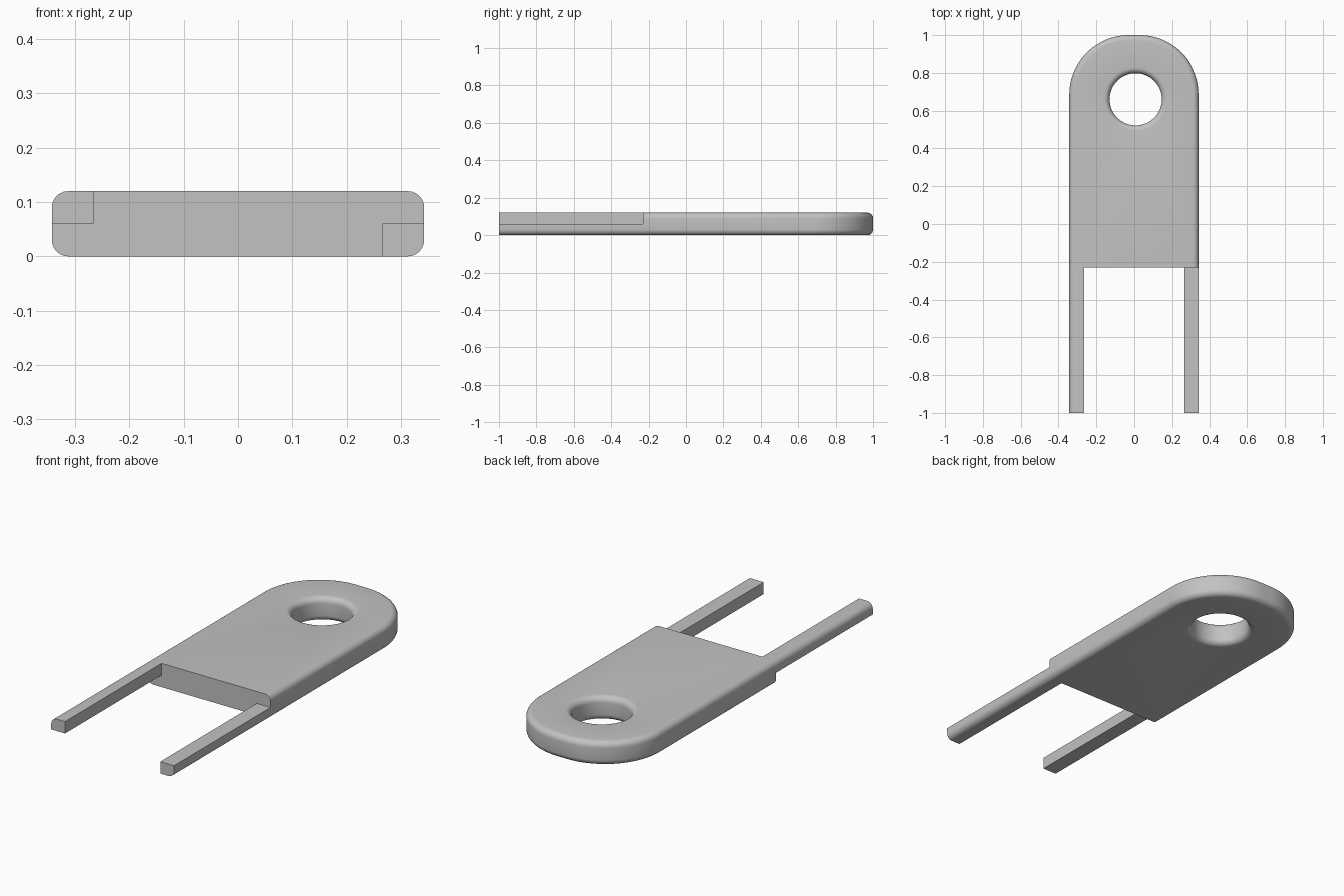
import bpy, bmesh, math

if "Cube" in bpy.data.objects:
    bpy.data.objects.remove(bpy.data.objects["Cube"])

HALF_W, HEIGHT, FRONT, FILLET = 0.343, 0.12, -0.23, 0.03
HEAD_R = 0.315                      # radius of the two rear corners
HOLE_X, HOLE_Y, HOLE_R = 0.008, 0.66, 0.138

grey = bpy.data.materials.new("plain grey")
grey.diffuse_color = (0.54, 0.54, 0.54, 1)
grey.use_nodes = True
grey.node_tree.nodes["Principled BSDF"].inputs["Base Color"].default_value = grey.diffuse_color


def finish(bm, name):
    bmesh.ops.recalc_face_normals(bm, faces=bm.faces)
    mesh = bpy.data.meshes.new(name)
    bm.to_mesh(mesh)
    bm.free()
    mesh.materials.append(grey)
    obj = bpy.data.objects.new(name, mesh)
    bpy.context.collection.objects.link(obj)
    bpy.context.view_layer.objects.active = obj
    obj.select_set(True)
    bpy.ops.object.shade_smooth_by_angle(angle=math.radians(30))
    obj.select_set(False)


def outline(inset, steps=32):
    """Arched plate outline, shrunk everywhere but along the front edge."""
    r, cx, cy = HEAD_R - inset, HALF_W - HEAD_R, 1 - HEAD_R
    pts = [(HALF_W - inset, FRONT)]
    for side in (0, 1):
        for i in range(steps + 1):
            a = math.pi / 2 * (side + i / steps)
            pts.append(((-cx if side else cx) + r * math.cos(a), cy + r * math.sin(a)))
    return pts + [(-HALF_W + inset, FRONT)]


def hole(inset, steps=64):
    r = HOLE_R + inset
    return [(HOLE_X + r * math.cos(2 * math.pi * i / steps),
             HOLE_Y + r * math.sin(2 * math.pi * i / steps)) for i in range(steps)]


# Inset and height of each layer: lower fillet, then upper fillet
arc = [math.pi / 2 * i / 6 for i in range(7)]
layers = [(FILLET * (1 - math.sin(a)), FILLET * (1 - math.cos(a))) for a in arc]
layers += [(d, HEIGHT - z) for d, z in reversed(layers)]

# Plate: rounded walls outside and through the hole, with flat caps
bm = bmesh.new()
caps = [[], []]
for shape in (outline, hole):
    rings = [[bm.verts.new((x, y, z)) for x, y in shape(d)] for d, z in layers]
    n = len(rings[0])
    # the outline's front side is left open for one flat end face
    spans = range(n - 1) if shape is outline else range(n)
    for low, high in zip(rings, rings[1:]):
        for i in spans:
            j = (i + 1) % n
            bm.faces.new((low[i], low[j], high[j], high[i]))
    if shape is outline:
        bm.faces.new([r[0] for r in rings] + [r[-1] for r in reversed(rings)])
    for cap, ring in zip(caps, (rings[0], rings[-1])):
        for i in range(n):
            pair = (ring[i], ring[(i + 1) % n])
            cap.append(bm.edges.get(pair) or bm.edges.new(pair))
for cap in caps:
    bmesh.ops.triangle_fill(bm, edges=cap, use_beauty=True)
finish(bm, "plate")


def prong(name, side, top):
    """Half-height prong with its outer corner rounded to match the plate."""
    inner, mid = 0.266, HEIGHT / 2
    pts = [(inner, mid), (inner, 0)]
    pts += [(HALF_W - FILLET + FILLET * math.sin(a), FILLET - FILLET * math.cos(a)) for a in arc]
    pts.append((HALF_W, mid))
    bm = bmesh.new()
    ends = [[bm.verts.new((side * x, y, HEIGHT - z if top else z)) for x, z in pts]
            for y in (-1, FRONT)]
    for end in ends:
        bm.faces.new(end)
    for i in range(len(pts)):
        j = (i + 1) % len(pts)
        bm.faces.new((ends[0][i], ends[0][j], ends[1][j], ends[1][i]))
    finish(bm, name)


# Left prong is level with the top, right prong with the bottom
prong("left_prong", -1, True)
prong("right_prong", 1, False)
